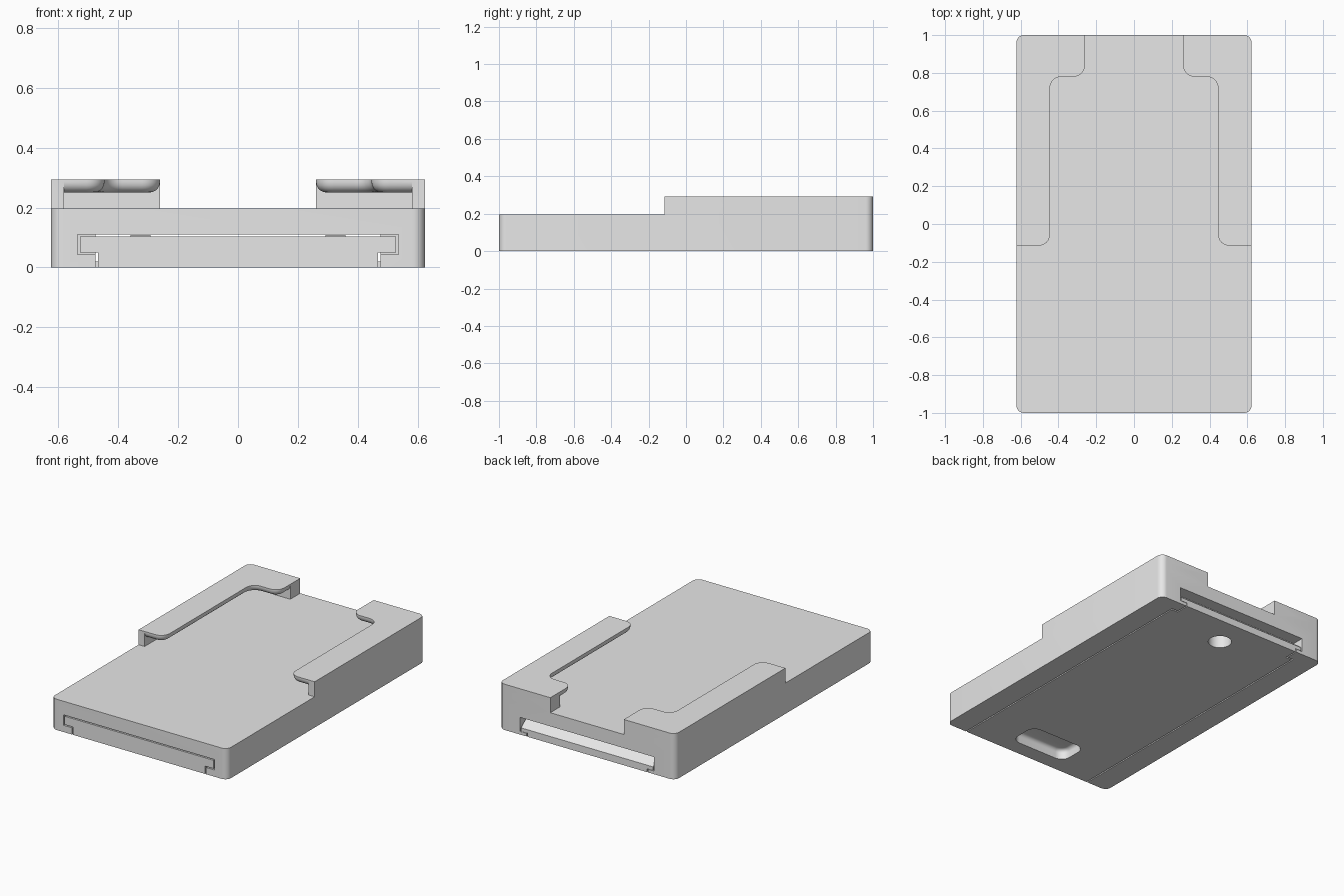
import bpy, bmesh, math
from mathutils import Vector

if "Cube" in bpy.data.objects:
    bpy.data.objects.remove(bpy.data.objects["Cube"])

grey = bpy.data.materials.new("light_grey")
grey.use_nodes = True
grey.diffuse_color = (0.8, 0.8, 0.8, 1)
grey.node_tree.nodes["Principled BSDF"].inputs["Base Color"].default_value = (0.8, 0.8, 0.8, 1)


def rounded(corners, steps=8):
    """Closed outline from (x, y, radius) corners."""
    out = []
    for i, (x, y, r) in enumerate(corners):
        p = Vector((x, y))
        if r == 0:
            out.append(p)
            continue
        a = (Vector(corners[i - 1][:2]) - p).normalized()
        b = (Vector(corners[(i + 1) % len(corners)][:2]) - p).normalized()
        centre = p + (a + b) * r          # right-angled corners only
        for k in range(steps + 1):
            t = k / steps * math.pi / 2
            out.append(centre - b * r * math.cos(t) - a * r * math.sin(t))
    return out


def rounded_rect(x, y0, y1, r):
    return rounded([(x, y0, r), (x, y1, r), (-x, y1, r), (-x, y0, r)])


def prism(name, outline, lo, hi, axis="z", bevel_rule=None, bevel=0.0):
    """Extrude an outline along an axis, optionally rounding chosen edges."""
    place = {"z": lambda u, v, w: (u, v, w),
             "y": lambda u, v, w: (u, w, v),
             "x": lambda u, v, w: (w, u, v)}[axis]
    bm = bmesh.new()
    face = bm.faces.new([bm.verts.new(place(u, v, lo)) for u, v in outline])
    ext = bmesh.ops.extrude_face_region(bm, geom=[face])
    shift = Vector(place(0, 0, hi - lo))
    for v in ext["geom"]:
        if isinstance(v, bmesh.types.BMVert):
            v.co += shift
    bmesh.ops.recalc_face_normals(bm, faces=bm.faces)
    if bevel_rule:
        edges = [e for e in bm.edges if bevel_rule((e.verts[0].co + e.verts[1].co) / 2)]
        bmesh.ops.bevel(bm, geom=edges, offset=bevel, segments=5, profile=0.5, affect="EDGES")
    mesh = bpy.data.meshes.new(name)
    bm.to_mesh(mesh)
    bm.free()
    mesh.materials.append(grey)
    obj = bpy.data.objects.new(name, mesh)
    bpy.context.scene.collection.objects.link(obj)
    return obj


def box(name, x0, x1, y0, y1, z0, z1):
    return prism(name, [(x0, y0), (x1, y0), (x1, y1), (x0, y1)], z0, z1)


def combine(target, other, operation):
    mod = target.modifiers.new("combine", "BOOLEAN")
    mod.operation, mod.solver, mod.object = operation, "EXACT", other
    bpy.context.view_layer.objects.active = target
    bpy.ops.object.modifier_apply(modifier=mod.name)
    bpy.data.objects.remove(other)


def tee(wide, narrow, shelf, top, floor=0.0):
    half = [(narrow, floor), (narrow, shelf), (wide, shelf), (wide, top)]
    return half + [(-x, z) for x, z in reversed(half)]


W, DECK, TOP, STEP, LIP = 0.623, 0.197, 0.293, -0.115, 0.25

# Main slab
body = prism("body", rounded_rect(W, -1, 1, 0.04), 0, DECK)

# Raised walls and overhanging lips on both sides
for side in (1, -1):
    wall = rounded([(W, STEP, 0), (W, 1, 0.04), (0.26, 1, 0),
                    (0.26, 0.9, 0), (0.58, 0.9, 0), (0.58, STEP, 0)])
    lip = rounded([(W, STEP, 0), (W, 1, 0.04), (0.26, 1, 0),
                   (0.26, 0.78, 0.06), (0.445, 0.78, 0.06), (0.445, STEP, 0.06)])

    def inner_lower_edge(m):
        outer = abs(m.x) > 0.58 and m.y > -0.1
        return m.z < LIP + 0.001 and m.y < 0.995 and not outer

    wall_part = prism("wall", [(side * x, y) for x, y in wall], DECK, TOP)
    lip_part = prism("lip", [(side * x, y) for x, y in lip], LIP, TOP,
                     bevel_rule=inner_lower_edge, bevel=0.035)
    combine(wall_part, lip_part, "UNION")
    combine(body, wall_part, "UNION")

# Sliding channel, with a narrower mouth at the back
combine(body, prism("channel", tee(0.535, 0.475, 0.043, 0.11, -0.1), -1.1, 0.92, "y"), "DIFFERENCE")
combine(body, prism("mouth", tee(0.475, 0.43, 0.02, 0.11, -0.1), 0.9, 1.1, "y"), "DIFFERENCE")

# Sliding cover that fills the channel
cover = prism("sliding_cover", tee(0.527, 0.467, 0.05, 0.103), -1, 0.91, "y")
tongue = prism("tongue", [(0.85, 0.022), (1, 0.022), (1, 0.045), (0.93, 0.103), (0.85, 0.103)],
               -0.467, 0.467, "x")
combine(cover, tongue, "UNION")
combine(cover, box("tongue_foot", -0.423, 0.423, 0.85, 1, 0, 0.04), "UNION")
for side in (1, -1):
    combine(cover, box("rib", side * 0.325 - 0.033, side * 0.325 + 0.033, 0.6, 0.7, 0.09, 0.109), "UNION")

# Thumb recess and round hole in the underside
recess = prism("recess", rounded_rect(0.2, -0.9, -0.7, 0.06), -0.05, 0.065,
               bevel_rule=lambda m: m.z > 0.06, bevel=0.025)
combine(cover, recess, "DIFFERENCE")
hole = [(0.07 * math.cos(k * math.pi / 16), 0.8 + 0.07 * math.sin(k * math.pi / 16)) for k in range(32)]
combine(cover, prism("hole", hole, -0.05, 0.2), "DIFFERENCE")

# Smooth the rounded parts, keep the corners crisp
for obj in (body, cover):
    bpy.ops.object.select_all(action="DESELECT")
    obj.select_set(True)
    bpy.context.view_layer.objects.active = obj
    bpy.ops.object.shade_smooth_by_angle(angle=math.radians(30))
